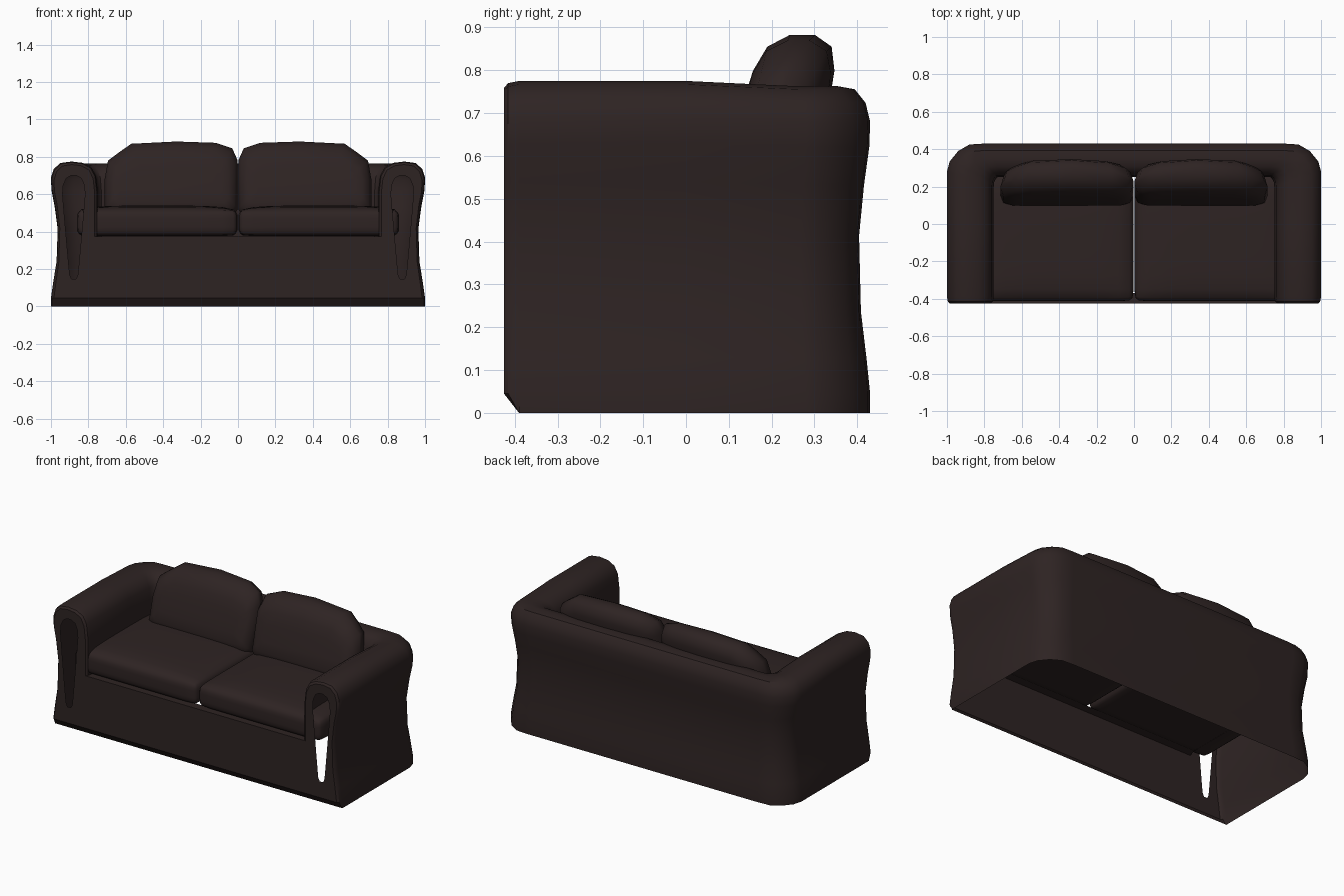
import bpy, bmesh, math
from mathutils import Vector

if "Cube" in bpy.data.objects:
    bpy.data.objects.remove(bpy.data.objects["Cube"], do_unlink=True)

# One dark brown upholstery colour
leather = bpy.data.materials.new("dark_brown_leather")
leather.use_nodes = True
COLOUR = (0.027, 0.017, 0.0165, 1)
leather.diffuse_color = COLOUR
bsdf = next(n for n in leather.node_tree.nodes if n.type == 'BSDF_PRINCIPLED')
bsdf.inputs["Base Color"].default_value = COLOUR
bsdf.inputs["Roughness"].default_value = 0.6


def finish(bm, name, angle=40):
    bmesh.ops.remove_doubles(bm, verts=bm.verts, dist=0.0005)
    bmesh.ops.recalc_face_normals(bm, faces=bm.faces)
    mesh = bpy.data.meshes.new(name)
    bm.to_mesh(mesh)
    bm.free()
    mesh.materials.append(leather)
    ob = bpy.data.objects.new(name, mesh)
    bpy.context.scene.collection.objects.link(ob)
    bpy.ops.object.select_all(action='DESELECT')
    ob.select_set(True)
    bpy.context.view_layer.objects.active = ob
    bpy.ops.object.shade_smooth_by_angle(angle=math.radians(angle))
    return ob


def loft(bm, rings, closed):
    n = len(rings[0])
    for a, b in zip(rings, rings[1:]):
        for k in range(n if closed else n - 1):
            m = (k + 1) % n
            bm.faces.new((a[k], a[m], b[m], b[k]))


# Hollow frame: arm section (inward offset, height) swept around a U
ARM = 0.25
FRONT = -0.425
section = [(0, 0), (0, .045), (.012, .13), (.03, .24), (.036, .42), (.02, .54),
           (.003, .63), (0, .69), (.015, .735), (.05, .767), (.11, .775),
           (.17, .768), (.215, .745), (.24, .70), (.25, .62), (.25, .375)]
# Stations: outer point, inner point, height factor, end inset
half = [((1, FRONT), (.75, FRONT), 1, .016), ((1, -.415), (.75, -.415), 1, .005),
        ((1, -.39), (.75, -.39), 1, 0), ((1, 0), (.75, 0), 1, 0),
        ((1, .28), (.75, .2), .985, 0), ((.985, .335), (.747, .225), .985, 0),
        ((.94, .39), (.74, .24), .985, 0), ((.88, .425), (.73, .25), .985, 0),
        ((.8, .43), (.70, .25), .985, 0)]
mirrored = [((-o[0], o[1]), (-i[0], i[1]), h, e) for o, i, h, e in reversed(half)]

bm = bmesh.new()
rings = []
for outer, inner, h, inset in half + mirrored:
    o, i = Vector(outer), Vector(inner)
    ring = []
    for d, z in section:
        d += (ARM / 2 - d) * inset * 8
        p = o.lerp(i, d / ARM)
        y = max(p.y, -.39) if z == 0 else p.y
        z = z * h - (inset if z > .6 else 0)
        ring.append(bm.verts.new((p.x, y, z)))
    rings.append(ring)
loft(bm, rings, False)

# Front panel with a teardrop opening in each arm
first, last = rings[0], rings[-1]
edges = []


def add_edge(a, b):
    edges.append(bm.edges.get((a, b)) or bm.edges.new((a, b)))


for ring in (first, last):
    for a, b in zip(ring[1:], ring[2:]):
        add_edge(a, b)
add_edge(first[-1], last[-1])
add_edge(first[1], last[1])
drop = [(.012, .147), (.022, .17), (.034, .3), (.05, .48), (.06, .6),
        (.056, .65), (.04, .685), (.015, .70)]
for side in (-1, 1):
    outline = drop + [(-w, z) for w, z in reversed(drop)]
    loop = [bm.verts.new((side * .878 + w, FRONT, z)) for w, z in outline]
    for k, v in enumerate(loop):
        add_edge(v, loop[k - 1])
bmesh.ops.triangle_fill(bm, use_beauty=True, edges=edges, normal=(0, -1, 0))
bm.faces.new((first[0], first[1], last[1], last[0]))

# Narrow ledge behind the top edge of the front panel
ledge = [bm.verts.new((x, -.37, .375)) for x in (-.75, .75)]
bm.faces.new((first[-1], last[-1], ledge[0], ledge[1]))
finish(bm, "sofa_frame", 35)


# Seat cushions: rounded boxes with a gently crowned top
def seat_cushion(name, side):
    bm = bmesh.new()
    bmesh.ops.create_cube(bm, size=2)
    bmesh.ops.subdivide_edges(bm, edges=bm.edges[:], cuts=9, use_grid_fill=True)
    size, r = Vector((.43, .34, .072)), .042
    core = size - Vector((r, r, r))
    for v in bm.verts:
        u = Vector([math.sin(c * math.pi / 2) for c in v.co])
        p = Vector([a * b for a, b in zip(u, size)])
        c = Vector([max(-k, min(k, a)) for a, k in zip(p, core)])
        p = c + (p - c).normalized() * r
        crown = .02 * (1 - u.x ** 4) * (1 - u.y ** 4) if u.z > 0 else 0
        v.co = (side * .432 + p.x, p.y - .073, p.z + .448 + crown)
    finish(bm, name, 60)


# Back cushions: pillow loft of a chamfered outline, leaning backwards
outline = [(.002, .52), (.002, .78), (.03, .845), (.12, .875), (.33, .882),
           (.57, .87), (.635, .825), (.695, .78), (.713, .68), (.715, .52),
           (.69, .475), (.03, .475)]
layers = [(-1, .3), (-.95, .6), (-.75, .87), (-.3, 1), (.3, 1), (.75, .87), (.95, .6), (1, .3)]


def back_cushion(name, side):
    bm = bmesh.new()
    cx, cz = .358, .675
    rings = []
    for depth, s in layers:
        ring = []
        for x, z in outline:
            px = cx + (x - cx) * (s + (1 - s) * .65)
            pz = cz + (z - cz) * s
            bow = .05 * abs((px - cx) / cx) ** 3 if depth > 0 else 0
            y = .175 + (pz - .48) * .24 + depth * .1 - bow
            ring.append(bm.verts.new((side * px, y, pz)))
        rings.append(ring)
    loft(bm, rings, True)
    bm.faces.new(rings[0])
    bm.faces.new(rings[-1])
    finish(bm, name, 60)


for label, side in (("left", 1), ("right", -1)):
    seat_cushion(label + "_seat_cushion", side)
    back_cushion(label + "_back_cushion", side)
